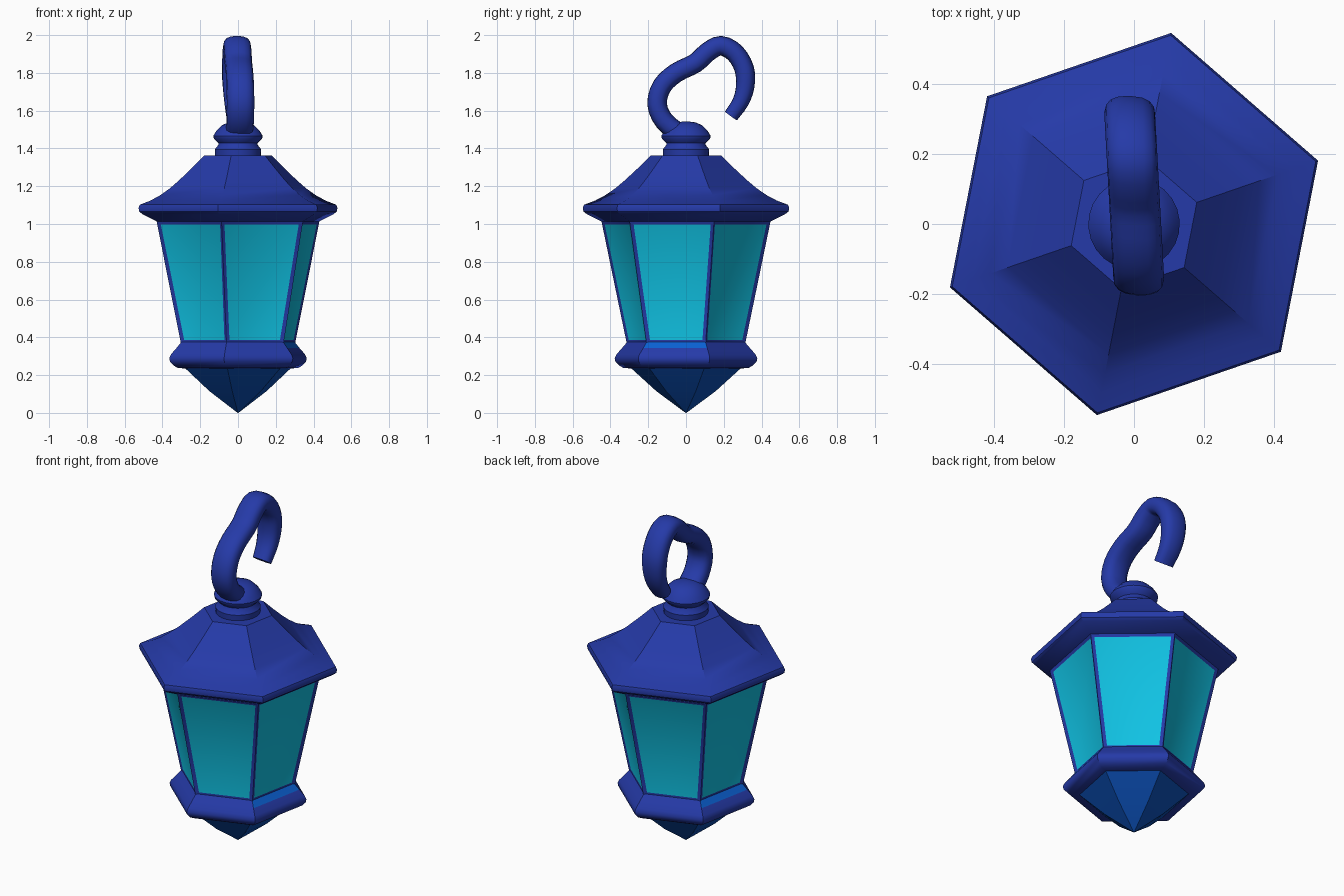
import bpy, bmesh, math
from mathutils import Vector

if "Cube" in bpy.data.objects:
    bpy.data.objects.remove(bpy.data.objects["Cube"])

TURN = math.radians(19)   # rotation of the hexagonal plan


def srgb(r, g, b):
    f = lambda c: c / 12.92 if c <= 0.04045 else ((c + 0.055) / 1.055) ** 2.4
    return (f(r / 255), f(g / 255), f(b / 255), 1)


def material(name, rgb):
    m = bpy.data.materials.new(name)
    m.diffuse_color = srgb(*rgb)
    m.use_nodes = True
    m.node_tree.nodes["Principled BSDF"].inputs["Base Color"].default_value = m.diffuse_color
    return m


metal = material("navy metal", (37, 58, 168))
glass = material("cyan glass", (16, 194, 227))
under = material("blue glass", (11, 78, 180))
ledge = material("bright blue ledge", (10, 96, 210))


def finish(name, bm, mats=(metal,), angle=35):
    bmesh.ops.recalc_face_normals(bm, faces=bm.faces)
    me = bpy.data.meshes.new(name)
    bm.to_mesh(me)
    bm.free()
    ob = bpy.data.objects.new(name, me)
    bpy.context.collection.objects.link(ob)
    for m in mats:
        me.materials.append(m)
    bpy.ops.object.select_all(action='DESELECT')
    ob.select_set(True)
    bpy.context.view_layer.objects.active = ob
    bpy.ops.object.shade_smooth_by_angle(angle=math.radians(angle))
    return ob


def skin(rings):
    """Join closed rings of points into a capped solid."""
    bm = bmesh.new()
    vs = [[bm.verts.new(p) for p in ring] for ring in rings]
    n = len(vs[0])
    for a, b in zip(vs, vs[1:]):
        for i in range(n):
            j = (i + 1) % n
            bm.faces.new((a[i], a[j], b[j], b[i]))
    bm.faces.new(vs[0][::-1])
    bm.faces.new(vs[-1])
    return bm


def lathe(profile, sides):
    """Turn (radius, height) pairs into a prism-like solid."""
    return skin([[(r * math.cos(TURN + math.tau * i / sides),
                   r * math.sin(TURN + math.tau * i / sides), z)
                  for i in range(sides)] for r, z in profile])


# Pointed glass underside
finish("bottom_point", lathe([(0.002, 0.0), (0.16, 0.115), (0.30, 0.24)], 6), [under], 20)

# Rounded base ring, with brighter ledges on the two faces across x
bm = lathe([(0.27, 0.235), (0.335, 0.237), (0.36, 0.25), (0.381, 0.272), (0.385, 0.29),
            (0.375, 0.31), (0.345, 0.343), (0.315, 0.378)], 6)
for f in bm.faces:
    c = f.calc_center_median()
    if 0.355 < c.z < 0.37 and abs(c.x) > 0.25:
        f.material_index = 1
finish("base_ring", bm, [metal, ledge])

# Tapered lantern body, each side inset to leave posts around a sunken pane
bm = lathe([(0.319, 0.365), (0.456, 1.015)], 6)
bmesh.ops.recalc_face_normals(bm, faces=bm.faces)
sides = [f for f in bm.faces if len(f.verts) == 4]
bmesh.ops.inset_individual(bm, faces=sides, thickness=0.027, depth=-0.008)
for f in sides:
    f.material_index = 1
finish("lantern_body", bm, [metal, glass])

# Flared roof with thick eave
finish("roof", lathe([(0.43, 1.008), (0.452, 1.012), (0.535, 1.052), (0.553, 1.066),
                      (0.557, 1.085), (0.55, 1.102), (0.49, 1.124), (0.434, 1.153),
                      (0.38, 1.19), (0.328, 1.233), (0.26, 1.295), (0.19, 1.362)], 6))

# Neck collar and domed knob
finish("neck", lathe([(0.12, 1.35), (0.123, 1.395), (0.105, 1.418), (0.10, 1.44)], 24))
finish("knob", lathe([(0.10, 1.425), (0.128, 1.452), (0.131, 1.466), (0.115, 1.493),
                      (0.085, 1.523), (0.05, 1.538), (0.01, 1.543)], 24))

# Hook: oval section swept along a path of (y, z) points
path = [(-.03, 1.475), (-.115, 1.545), (-.153, 1.635), (-.127, 1.73), (-.053, 1.80),
        (.05, 1.852), (.117, 1.912), (.185, 1.944), (.26, 1.905), (.309, 1.82),
        (.313, 1.725), (.288, 1.645), (.238, 1.572)]
pts = [Vector((0.005 - 0.055 * y, y, z)) for y, z in path]
ext = [pts[0] * 2 - pts[1]] + pts + [pts[-1] * 2 - pts[-2]]
line = []
for k in range(1, len(ext) - 2):
    p0, p1, p2, p3 = ext[k - 1:k + 3]
    for s in range(3):
        t = s / 3
        line.append(0.5 * (2 * p1 + (p2 - p0) * t + (2 * p0 - 5 * p1 + 4 * p2 - p3) * t * t
                           + (3 * p1 - p0 - 3 * p2 + p3) * t ** 3))
line.append(pts[-1])
wide = Vector((1, -0.055, 0)).normalized()
rings = []
for i, p in enumerate(line):
    d = line[min(i + 1, len(line) - 1)] - line[max(i - 1, 0)]
    n = d.cross(wide).normalized()
    taper = 1 - 0.25 * max(0, (i - 28) / 8)
    ring = []
    for k in range(16):
        c, s = math.cos(math.tau * k / 16), math.sin(math.tau * k / 16)
        ring.append(p + wide * math.copysign(abs(c) ** 0.8, c) * 0.073 * taper
                    + n * math.copysign(abs(s) ** 0.8, s) * 0.052 * taper)
    rings.append(ring)
finish("hook", skin(rings), [metal], 50)
